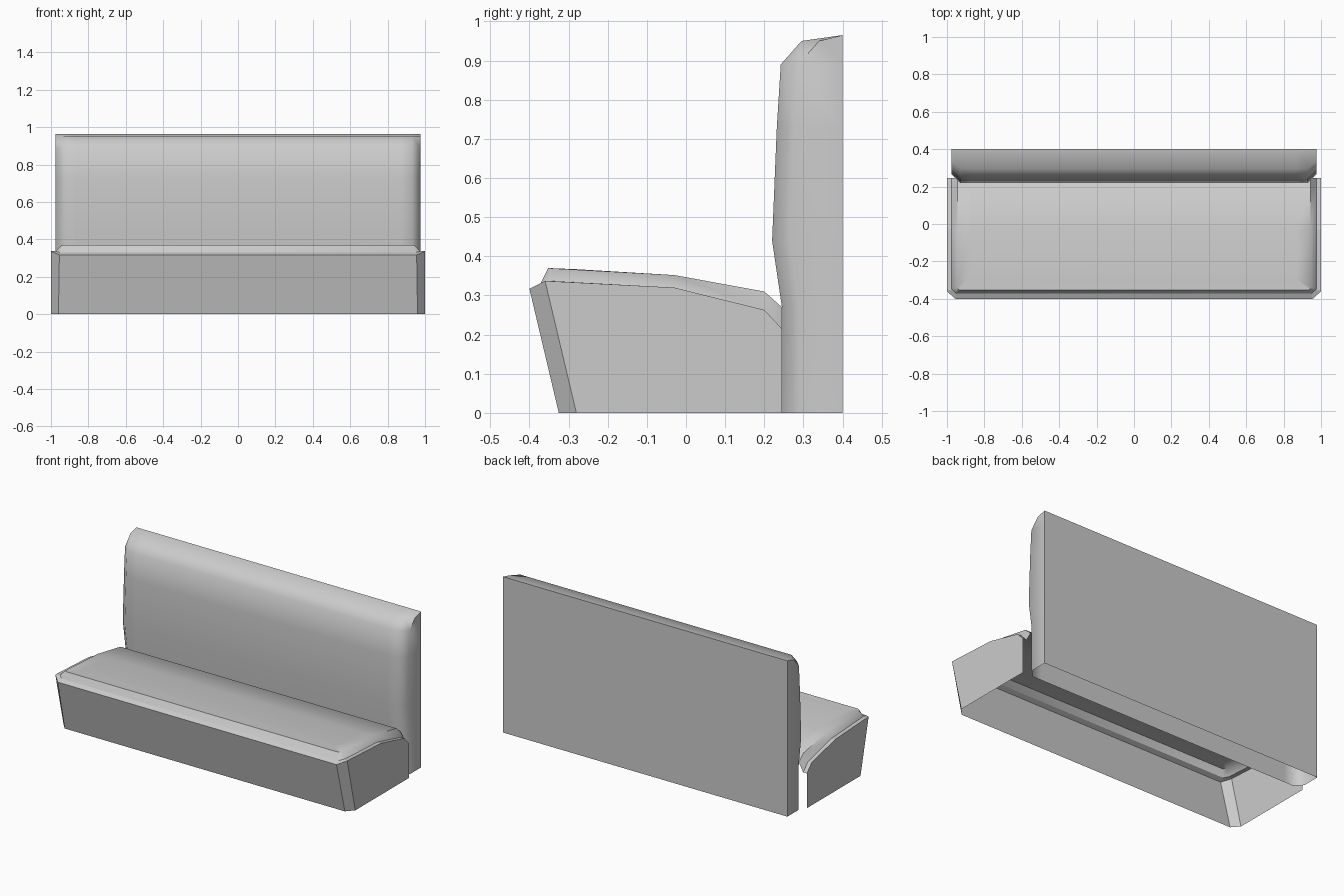
import bpy, bmesh, math

if "Cube" in bpy.data.objects:
    bpy.data.objects.remove(bpy.data.objects["Cube"])

grey = bpy.data.materials.new("light grey")
grey.use_nodes = True
grey.diffuse_color = (0.6, 0.6, 0.6, 1)
grey.node_tree.nodes["Principled BSDF"].inputs["Base Color"].default_value = (0.6, 0.6, 0.6, 1)


def loft(name, halves, closed=False, cap=False, angle=None):
    """Skin mirrored half-sections, each listed from the +x back end to the middle."""
    bm = bmesh.new()
    rings = []
    for half in halves:
        pts = half + [(-x, y, z) for x, y, z in reversed(half)]
        rings.append([bm.verts.new(p) for p in pts])
    n = len(rings[0])
    for a, b in zip(rings, rings[1:]):
        for i in range(n if closed else n - 1):
            j = (i + 1) % n
            bm.faces.new((a[i], b[i], b[j], a[j]))
    if cap:
        r = rings[-1]
        for i in range(n // 2 - 1):
            bm.faces.new((r[i], r[-1 - i], r[-2 - i], r[i + 1]))
    bmesh.ops.remove_doubles(bm, verts=bm.verts, dist=0.0005)
    mesh = bpy.data.meshes.new(name)
    bm.to_mesh(mesh)
    bm.free()
    mesh.materials.append(grey)
    obj = bpy.data.objects.new(name, mesh)
    bpy.context.collection.objects.link(obj)
    if angle:
        bpy.ops.object.select_all(action='DESELECT')
        bpy.context.view_layer.objects.active = obj
        obj.select_set(True)
        bpy.ops.object.shade_smooth_by_angle(angle=math.radians(angle))
    return obj


# Side stations shared by base and cushion: y, base height, cushion height
stations = [(0.245, 0.215, 0.27), (0.2, 0.263, 0.31), (-0.03, 0.32, 0.352)]


def side(x, level):
    return [(x, s[0], s[level] if level else 0) for s in stations]


# Seat base: thin open shell with leaning front, cut corners and a narrow rim
foot = side(1, 0) + [(1, -0.28, 0), (0.96, -0.325, 0)]
brim = side(1, 1) + [(1, -0.36, 0.337), (0.955, -0.4, 0.317)]
lip = side(0.975, 1) + [(0.975, -0.348, 0.337), (0.95, -0.372, 0.33)]
loft("seat_base", [foot, brim, lip])

# Seat cushion: sloped edge with a softly rounded top
edge = side(0.945, 2) + [(0.945, -0.34, 0.369), (0.935, -0.352, 0.37)]
inner = side(0.87, 2) + [(0.87, -0.28, 0.367), (0.86, -0.285, 0.367)]
loft("seat_cushion", [lip, edge, inner], cap=True, angle=50)

# Backrest: padded front profile with cut vertical corners, flat back, open underside
profile = [(0.245, 0), (0.245, 0.27), (0.22, 0.44), (0.232, 0.73),
           (0.242, 0.89), (0.295, 0.95), (0.4, 0.965)]
sections = []
for y, z in profile:
    chamfer_y = min(y + 0.045, 0.4)
    sections.append([(0.975, 0.4, z), (0.975, chamfer_y, z), (0.93, y, z), (0.87, y, z)])
loft("backrest", sections, closed=True, angle=50)
